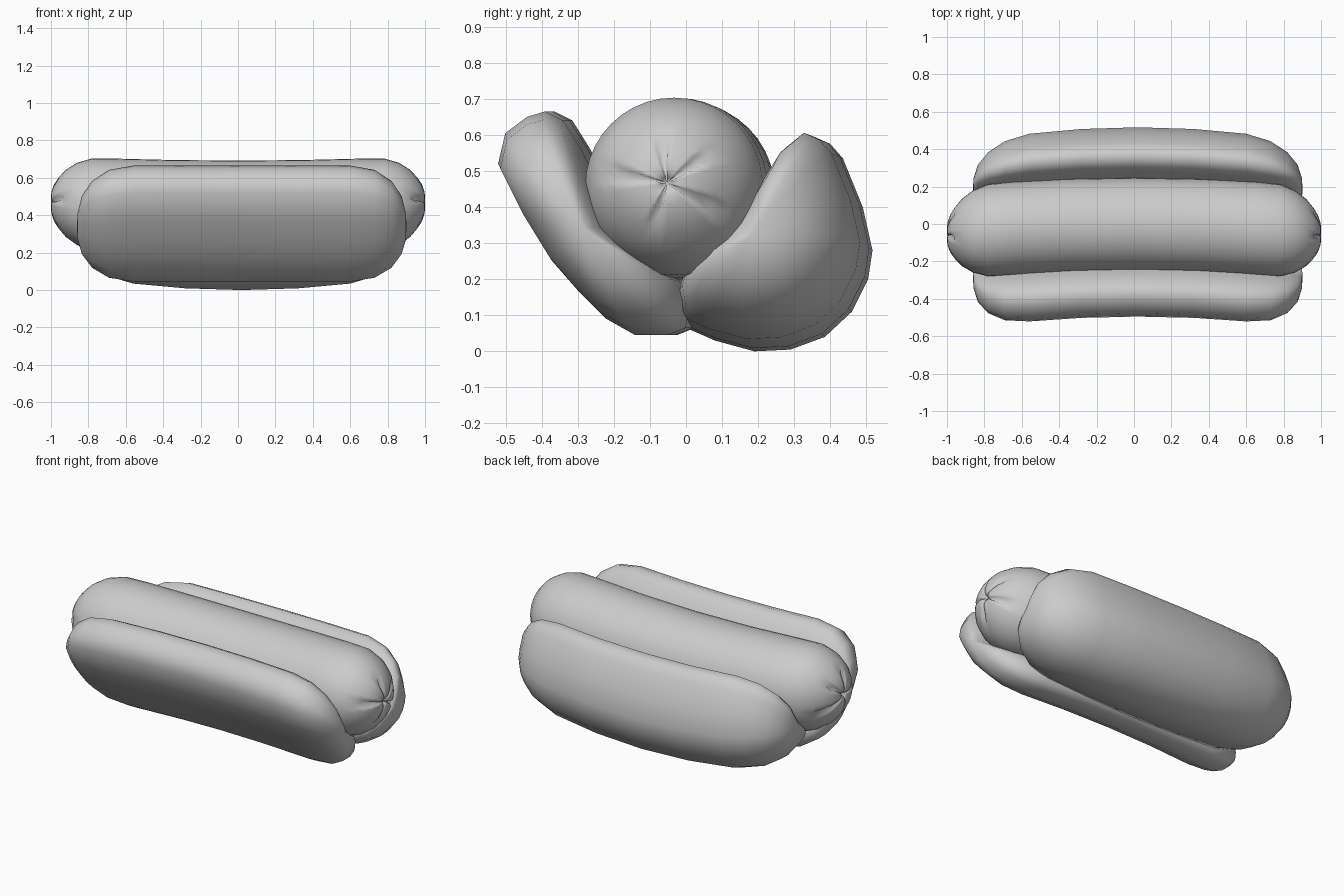
import bpy, bmesh, math

if "Cube" in bpy.data.objects:
    bpy.data.objects.remove(bpy.data.objects["Cube"])


def make_object(name, rings, caps):
    """Skin a list of closed rings and close both ends with a fan."""
    bm = bmesh.new()
    rows = [[bm.verts.new(p) for p in ring] for ring in rings]
    n = len(rows[0])
    for a, b in zip(rows, rows[1:]):
        for i in range(n):
            j = (i + 1) % n
            bm.faces.new((a[i], a[j], b[j], b[i]))
    for row, tip in ((rows[0], caps[0]), (rows[-1], caps[1])):
        v = bm.verts.new(tip)
        for i in range(n):
            bm.faces.new((row[i], row[(i + 1) % n], v))
    bmesh.ops.recalc_face_normals(bm, faces=bm.faces)
    mesh = bpy.data.meshes.new(name)
    bm.to_mesh(mesh)
    bm.free()
    for p in mesh.polygons:
        p.use_smooth = True
    obj = bpy.data.objects.new(name, mesh)
    bpy.context.collection.objects.link(obj)
    return obj


def mirrored(stations):
    """Half list of (x, value) from the middle out to a full-length list."""
    return [(-x, s) for x, s in reversed(stations) if x > 0] + stations


def bun(name, profile, centre, stations, end, bend):
    cy, cz = centre
    shift = 0.02

    def place(x, s, y, z):
        dy, dz = bend(x)
        return (x + shift, cy + (y - cy) * s + dy, cz + (z - cz) * s + dz)

    rings = [[place(x, s, y, z) for y, z in profile] for x, s in mirrored(stations)]
    make_object(name, rings, [place(-end, 0, cy, cz), place(end, 0, cy, cz)])


# Front bun half: slim, upright slab with rounded ends
front_profile = [
    (-0.14, 0.045), (-0.22, 0.09), (-0.30, 0.17), (-0.37, 0.25), (-0.45, 0.38),
    (-0.52, 0.52), (-0.50, 0.605), (-0.44, 0.65), (-0.39, 0.665), (-0.34, 0.64),
    (-0.29, 0.56), (-0.24, 0.46), (-0.20, 0.345), (-0.10, 0.26), (-0.01, 0.19),
    (0.01, 0.13), (0.0, 0.065), (-0.05, 0.045)]
bun("front_bun", front_profile, (-0.25, 0.34),
    [(0, 1), (0.3, 1), (0.58, 1), (0.71, 0.93), (0.80, 0.75), (0.855, 0.5), (0.877, 0.23)],
    0.882, lambda x: (0.025 - 0.077 * x * x, 0))

# Back bun half: fatter, sagging and bulging in the middle
back_profile = [
    (0.19, 0.0), (0.29, 0.005), (0.385, 0.04), (0.46, 0.11), (0.505, 0.20),
    (0.517, 0.28), (0.49, 0.40), (0.435, 0.535), (0.40, 0.575), (0.355, 0.595),
    (0.305, 0.555), (0.24, 0.45), (0.17, 0.34), (0.10, 0.26), (0.01, 0.19),
    (-0.01, 0.13), (0.0, 0.065), (0.08, 0.03)]
bun("back_bun", back_profile, (0.24, 0.27),
    [(0, 1), (0.3, 0.99), (0.58, 0.96), (0.71, 0.86), (0.80, 0.68), (0.855, 0.46), (0.877, 0.22)],
    0.882, lambda x: (-0.07 * x * x, 0.07 * x * x))

# Sausage: gently bent tube with pinched, star-creased tips
SEG = 40
creases = {11: 0.12, 4: 0.13, 37: 0.16, 28: 0.13, 19: 0.14}


def sausage_centre(x):
    return -0.003 - 0.05 * x * x, 0.442 + 0.025 * x * x


def sausage_ring(x, r):
    cy, cz = sausage_centre(x)
    ring = []
    for i in range(SEG):
        a = 2 * math.pi * i / SEG
        depth = 0.035 if i in creases and r < creases[i] else 0
        ring.append((x - math.copysign(depth, x), cy + r * math.cos(a), cz + r * math.sin(a)))
    return ring


half = [(0, 0.25), (0.35, 0.25), (0.65, 0.25), (0.78, 0.246), (0.86, 0.22), (0.92, 0.18),
        (0.96, 0.135), (0.983, 0.10), (0.997, 0.06), (1.0, 0.035), (0.992, 0.015)]
ty, tz = sausage_centre(1)
make_object("sausage", [sausage_ring(x, r) for x, r in mirrored(half)],
            [(-0.955, ty, tz), (0.955, ty, tz)])
